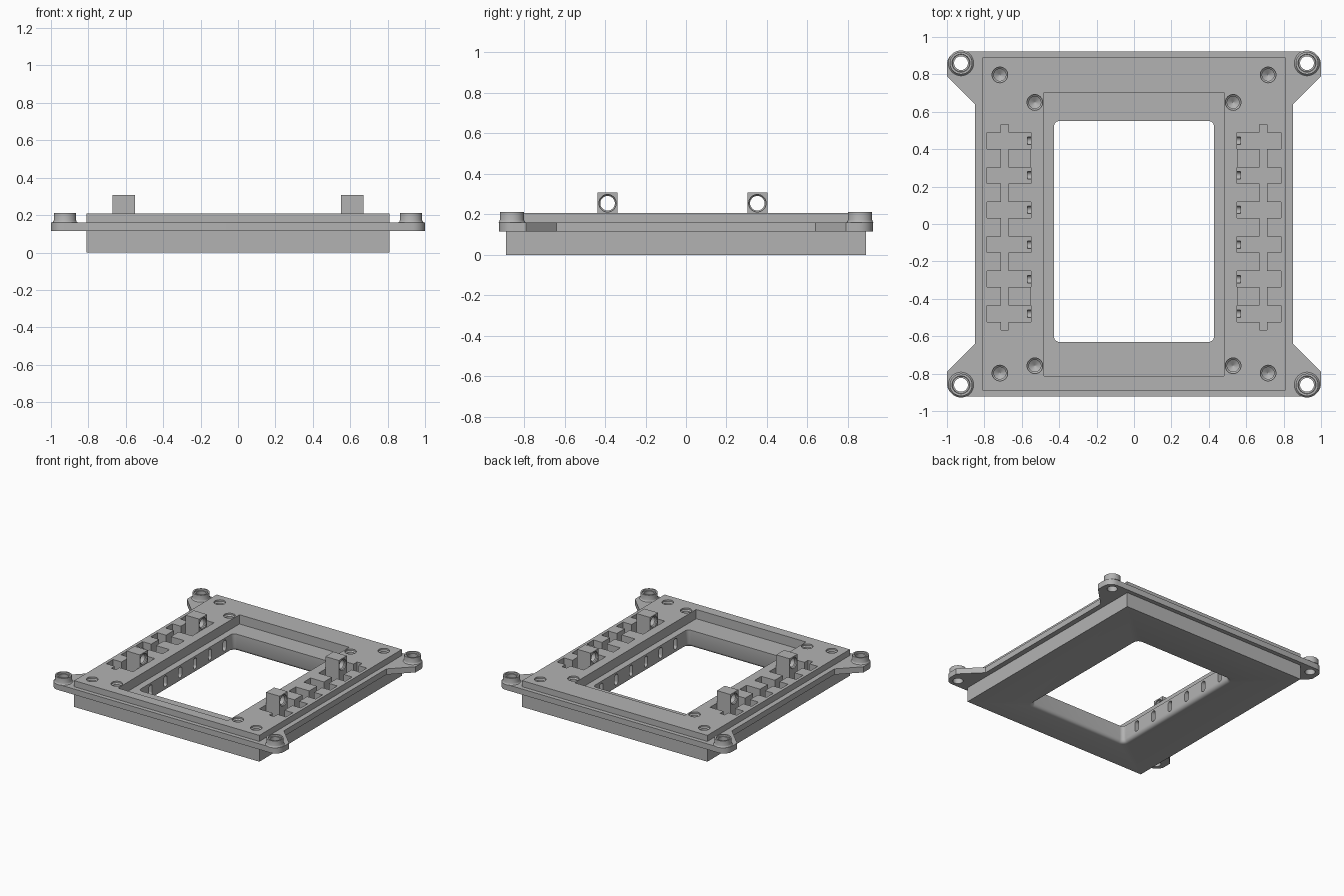
import bpy, bmesh
from math import pi, sin, cos, radians
from mathutils import Matrix, Vector

old = bpy.data.objects.get("Cube")
if old:
    bpy.data.objects.remove(old)

grey = bpy.data.materials.new("plain_grey")
grey.use_nodes = True
COLOUR = (0.45, 0.45, 0.45, 1)
grey.diffuse_color = COLOUR
grey.node_tree.nodes["Principled BSDF"].inputs["Base Color"].default_value = COLOUR

TOP = 0.208          # top of the frame
FLANGE = (0.115, 0.16)
EAR = (0.925, 0.86)  # centre of an ear hole
SIDES = (-1, 1)


def finish(bm, name):
    bmesh.ops.recalc_face_normals(bm, faces=bm.faces[:])
    mesh = bpy.data.meshes.new(name)
    bm.to_mesh(mesh)
    bm.free()
    mesh.materials.append(grey)
    ob = bpy.data.objects.new(name, mesh)
    bpy.context.collection.objects.link(ob)
    return ob


def box(name, x, y, z):
    """Box spanning the (low, high) pairs x, y and z."""
    bm = bmesh.new()
    bmesh.ops.create_cube(bm, size=1)
    for v in bm.verts:
        v.co = [(a + b) / 2 + (b - a) * c for (a, b), c in zip((x, y, z), v.co)]
    return finish(bm, name)


def loft(name, loops, closed=False):
    """Skin equal-length loops; cap the ends, or join last to first."""
    bm = bmesh.new()
    rings = [[bm.verts.new(p) for p in loop] for loop in loops]
    n = len(rings[0])
    pairs = list(zip(rings, rings[1:]))
    if closed:
        pairs.append((rings[-1], rings[0]))
    else:
        bm.faces.new(rings[0])
        bm.faces.new(rings[-1])
    for a, b in pairs:
        for i in range(n):
            j = (i + 1) % n
            bm.faces.new((a[i], a[j], b[j], b[i]))
    return finish(bm, name)


def lathe(name, centre, profile, axis="Z", closed=False, n=32):
    """Revolve (radius, height) points about an axis through centre."""
    turn = Matrix.Rotation(pi / 2, 3, "Y") if axis == "X" else Matrix.Identity(3)
    ring = [(cos(2 * pi * i / n), sin(2 * pi * i / n)) for i in range(n)]
    loops = [[Vector(centre) + turn @ Vector((r * c, r * s, h)) for c, s in ring]
             for r, h in profile]
    return loft(name, loops, closed)


def arc(cx, cy, r, start, steps=8):
    return [(cx + r * cos(start + pi / 2 * i / steps),
             cy + r * sin(start + pi / 2 * i / steps)) for i in range(steps + 1)]


def rounded_rect(hx, hy, r, cy):
    pts = []
    for k, (sx, sy) in enumerate(((1, 1), (-1, 1), (-1, -1), (1, -1))):
        pts += arc(sx * (hx - r), cy + sy * (hy - r), r, k * pi / 2)
    return pts


def combine(ob, others, operation):
    """Apply booleans and discard the helper objects."""
    for o in others:
        o.hide_render = True
        m = ob.modifiers.new("cut", "BOOLEAN")
        m.operation, m.object, m.solver = operation, o, "EXACT"
    deps = bpy.context.evaluated_depsgraph_get()
    mesh = bpy.data.meshes.new_from_object(ob.evaluated_get(deps))
    ob.modifiers.clear()
    ob.data = mesh
    for o in others:
        bpy.data.objects.remove(o)


def smooth(ob):
    bpy.ops.object.select_all(action="DESELECT")
    ob.select_set(True)
    bpy.context.view_layer.objects.active = ob
    bpy.ops.object.shade_smooth_by_angle(angle=radians(32))


# Frame block and the flange with four rounded ears
frame = box("frame", (-0.81, 0.81), (-0.89, 0.89), (0, TOP))
corner = [(0.85, 0.64), (1, 0.79)] + arc(0.93, 0.853, 0.07, 0)
outline = []
for sx, sy in ((1, 1), (-1, 1), (-1, -1), (1, -1)):
    pts = [(sx * x, sy * y) for x, y in corner]
    outline += pts if sx * sy > 0 else pts[::-1]
flange = loft("flange", [[(x, y, z) for x, y in outline] for z in FLANGE])
combine(frame, [flange], "UNION")

# Stepped recess and the central window with a softened lower rim
cuts = [box("recess_cut", (-0.48, 0.48), (-0.813, 0.704), (0.135, 0.3))]
window = [(-0.02, 0.025), (0, 0.025), (0.003, 0.015), (0.01, 0.006), (0.025, 0), (0.3, 0)]
cuts.append(loft("window_cut", [
    [(x, y, z) for x, y in rounded_rect(0.428 + g, 0.591 + g, 0.03 + g, -0.04)]
    for z, g in window]))

# Comb-shaped pockets, and slots linking them to the window
rows = [-0.48 + 0.185 * k for k in range(6)]
for s in SIDES:
    def span(a, b):
        return tuple(sorted((s * a, s * b)))
    cuts.append(box("spine_cut", span(0.67, 0.712), (-0.567, 0.532), (0.06, 0.3)))
    for y in rows:
        cuts.append(box("row_cut", span(0.552, 0.786), (y - 0.043, y + 0.043), (0.06, 0.3)))
        slot = arc(y, 0.1, 0.02, 0) + arc(y, 0.1, 0.02, pi / 2)
        slot += arc(y, 0.055, 0.02, pi) + arc(y, 0.055, 0.02, pi * 1.5)
        slot = list(dict.fromkeys((round(a, 5), round(b, 5)) for a, b in slot))
        cuts.append(loft("slot_cut", [[(x, a, b) for a, b in slot]
                                      for x in span(0.4, 0.57)]))

# Blind screw holes and through holes in the ears
screw = [(0.042, 0.02), (0.042, -0.012), (0.032, -0.02), (0.032, -0.09), (0.002, -0.11)]
for s in SIDES:
    for x, y in ((0.717, 0.797), (0.717, -0.797), (0.53, 0.65), (0.53, -0.758)):
        cuts.append(lathe("screw_cut", (s * x, y, TOP), screw))
    for t in SIDES:
        cuts.append(lathe("ear_cut", (s * EAR[0], t * EAR[1], 0.14),
                          [(0.037, -0.1), (0.037, 0.1)]))
combine(frame, cuts, "DIFFERENCE")
smooth(frame)

# Raised collars on the ears, with a flared foot
collar = [(0.037, 0), (0.068, 0), (0.063, 0.004), (0.06, 0.012), (0.06, 0.051),
          (0.048, 0.051), (0.046, 0.04), (0.037, 0.04)]
for s, side in zip(SIDES, ("right", "left")):
    for t, end in zip(SIDES, ("front", "back")):
        ob = lathe(f"{end}_{side}_collar", (s * EAR[0], t * EAR[1], FLANGE[1]),
                   collar, closed=True)
        smooth(ob)

        # Drilled posts standing between the pockets
        y = (rows[0] + rows[1]) / 2 if t < 0 else (rows[4] + rows[5]) / 2
        x = s * 0.611
        post = box(f"{end}_{side}_post", (x - 0.059, x + 0.059),
                   (y - 0.0495, y + 0.0495), (TOP - 0.002, 0.307))
        bore = [(0.043, -0.1), (0.043, -0.05), (0.036, -0.043),
                (0.036, 0.043), (0.043, 0.05), (0.043, 0.1)]
        combine(post, [lathe("bore_cut", (x, y, 0.255), bore, "X")], "DIFFERENCE")
        smooth(post)
